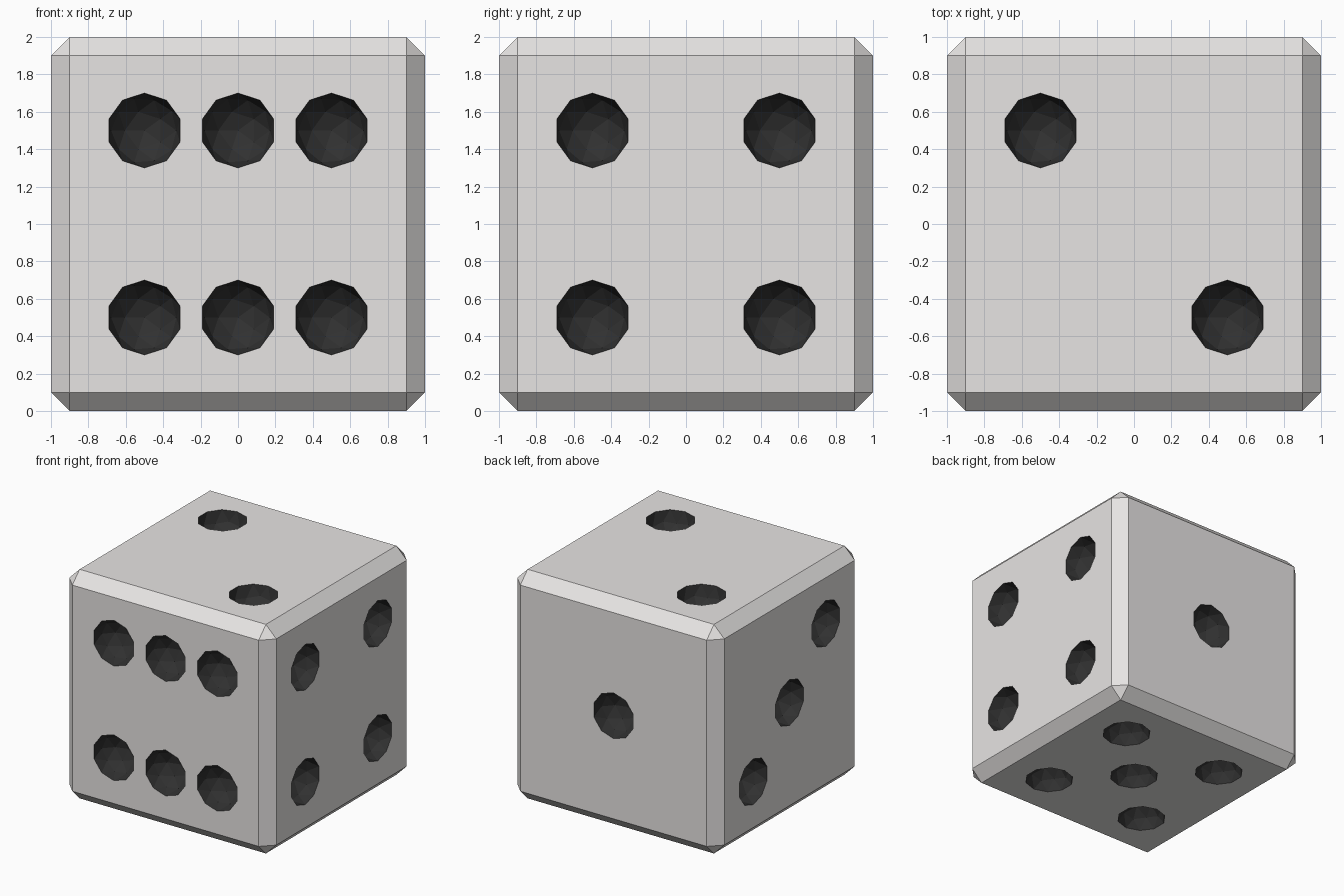
import bpy, bmesh
from mathutils import Matrix, Vector

if "Cube" in bpy.data.objects:
    bpy.data.objects.remove(bpy.data.objects["Cube"])


def material(name, color):
    m = bpy.data.materials.new(name)
    m.diffuse_color = (*color, 1)
    m.use_nodes = True
    m.node_tree.nodes["Principled BSDF"].inputs["Base Color"].default_value = m.diffuse_color
    return m


def add_object(name, bm, mat):
    bmesh.ops.recalc_face_normals(bm, faces=bm.faces)
    mesh = bpy.data.meshes.new(name)
    bm.to_mesh(mesh)
    bm.free()
    mesh.materials.append(mat)
    ob = bpy.data.objects.new(name, mesh)
    bpy.context.collection.objects.link(ob)
    return ob


light = material("body_grey", (0.8, 0.78, 0.77))
dark = material("pip_black", (0.03, 0.03, 0.03))

# Chamfered cube body
bm = bmesh.new()
bmesh.ops.create_cube(bm, size=2, matrix=Matrix.Translation((0, 0, 1)))
bmesh.ops.bevel(bm, geom=bm.edges[:], offset=0.1, segments=1,
                profile=0.5, affect='EDGES')
die = add_object("die_body", bm, light)

# Pip layouts per face: right axis, up axis, pip positions
s = 0.5
corners = [(a, b) for a in (-s, s) for b in (-s, s)]
faces = [
    ((1, 0, 0), (0, 0, 1), [(a, b) for a in (-s, 0, s) for b in (-s, s)]),  # front
    ((0, 1, 0), (0, 0, 1), corners),                                        # right
    ((1, 0, 0), (0, 1, 0), [(-s, s), (s, -s)]),                             # top
    ((-1, 0, 0), (0, 0, 1), [(0, 0)]),                                      # back
    ((0, -1, 0), (0, 0, 1), [(-s, -s), (0, 0), (s, s)]),                    # left
    ((1, 0, 0), (0, -1, 0), corners + [(0, 0)]),                            # bottom
]

# Faceted balls that carve the pips
bm = bmesh.new()
for right, up, spots in faces:
    u, v = Vector(right), Vector(up)
    n = u.cross(v)
    turn = Matrix((u, v, n)).transposed().to_4x4()
    for a, b in spots:
        place = Matrix.Translation(Vector((0, 0, 1)) + n + u * a + v * b)
        bmesh.ops.create_icosphere(bm, subdivisions=2, radius=0.2,
                                   matrix=place @ turn)
cutter = add_object("pip_cutter", bm, dark)
cutter.hide_render = True

# Carve the pips, keeping their dark colour
mod = die.modifiers.new("pips", 'BOOLEAN')
mod.operation = 'DIFFERENCE'
mod.solver = 'EXACT'
mod.material_mode = 'TRANSFER'
mod.object = cutter
bpy.context.view_layer.objects.active = die
bpy.ops.object.modifier_apply(modifier=mod.name)
bpy.data.objects.remove(cutter)
